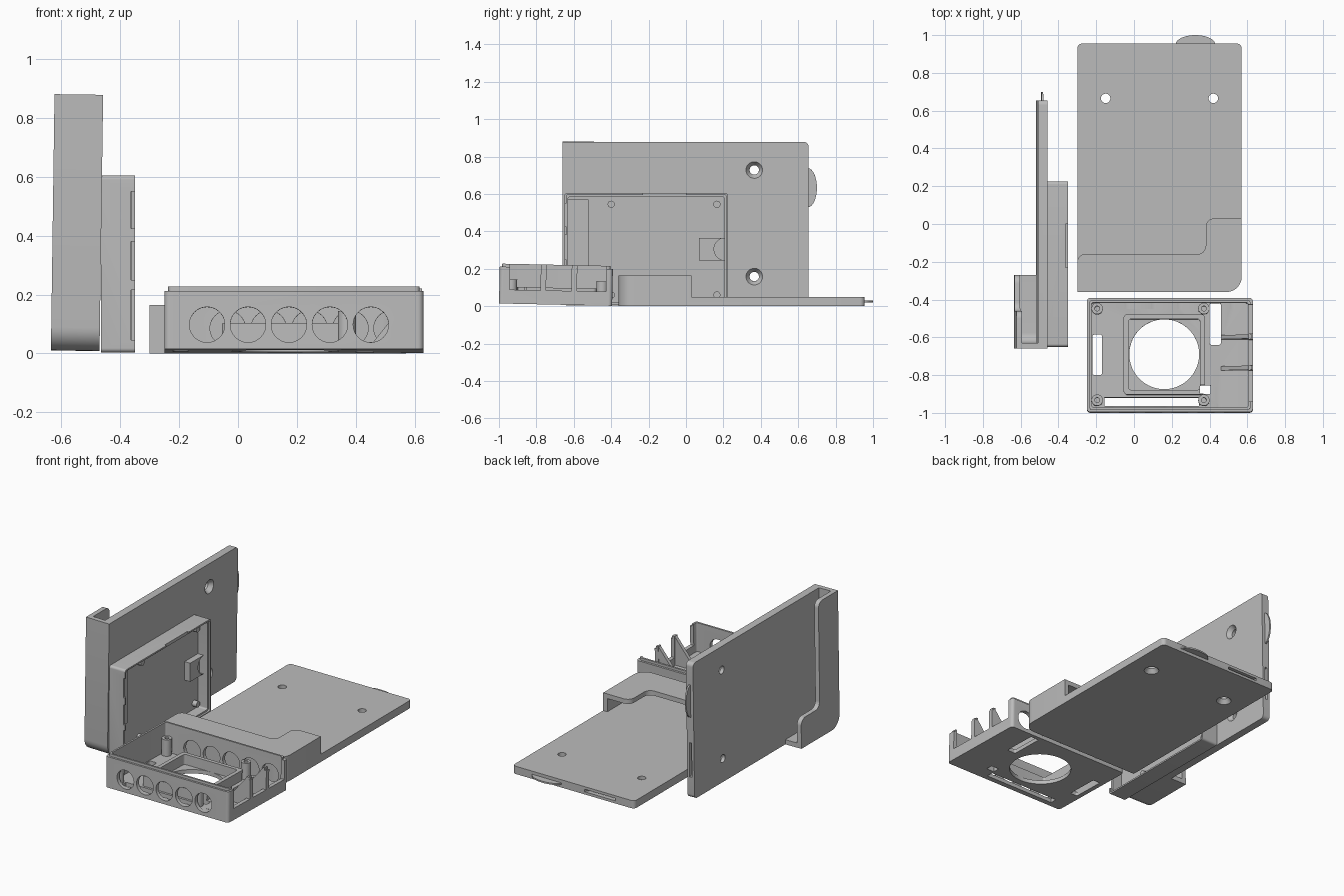
import bpy, bmesh, math
from mathutils import Matrix, Vector

if "Cube" in bpy.data.objects:
    bpy.data.objects.remove(bpy.data.objects["Cube"], do_unlink=True)

grey = bpy.data.materials.new("plain grey")
grey.use_nodes = True
GREY = (0.5, 0.5, 0.5, 1)
grey.diffuse_color = GREY
grey.node_tree.nodes["Principled BSDF"].inputs["Base Color"].default_value = GREY

AXES = {"X": lambda u, v, w: (w, u, v),
        "Y": lambda u, v, w: (u, w, v),
        "Z": lambda u, v, w: (u, v, w)}


def prism(name, pts, w0, w1, axis="Z", low=None):
    """Extrude an outline along an axis; low is an optional other outline at w0."""
    put = AXES[axis]
    bm = bmesh.new()
    a = [bm.verts.new(put(u, v, w0)) for u, v in (low or pts)]
    b = [bm.verts.new(put(u, v, w1)) for u, v in pts]
    bm.faces.new(a)
    bm.faces.new(b)
    for i in range(len(a)):
        j = (i + 1) % len(a)
        bm.faces.new((a[i], a[j], b[j], b[i]))
    bmesh.ops.recalc_face_normals(bm, faces=bm.faces)
    mesh = bpy.data.meshes.new(name)
    bm.to_mesh(mesh)
    bm.free()
    mesh.materials.append(grey)
    obj = bpy.data.objects.new(name, mesh)
    bpy.context.collection.objects.link(obj)
    return obj


def rect(u0, u1, v0, v1, r=0.0):
    return fillet([(u0, v0, r), (u1, v0, r), (u1, v1, r), (u0, v1, r)])


def fillet(corners, n=8):
    """Round the right-angled corners of an outline given as (u, v, radius)."""
    out = []
    for i, (u, v, r) in enumerate(corners):
        p = Vector((u, v))
        if r == 0:
            out.append(p)
            continue
        a = (Vector(corners[i - 1][:2]) - p).normalized() * r
        b = (Vector(corners[(i + 1) % len(corners)][:2]) - p).normalized() * r
        for k in range(n + 1):
            t = math.pi / 2 * k / n
            out.append(p + a + b - b * math.cos(t) - a * math.sin(t))
    return out


def oval(u, v, ru, rv=None, n=40):
    rv = rv or ru
    return [(u + ru * math.cos(math.tau * i / n), v + rv * math.sin(math.tau * i / n))
            for i in range(n)]


def combine(obj, others, op="DIFFERENCE"):
    for other in others:
        mod = obj.modifiers.new("join", "BOOLEAN")
        mod.operation, mod.solver, mod.object = op, "EXACT", other
        bpy.context.view_layer.update()
        result = obj.evaluated_get(bpy.context.evaluated_depsgraph_get())
        mesh = bpy.data.meshes.new_from_object(result)
        obj.modifiers.clear()
        obj.data = mesh
        bpy.data.objects.remove(other, do_unlink=True)


def finish(obj, matrix=Matrix()):
    obj.data.transform(matrix)
    bpy.ops.object.select_all(action="DESELECT")
    obj.select_set(True)
    bpy.context.view_layer.objects.active = obj
    bpy.ops.object.shade_smooth_by_angle(angle=math.radians(30))


def hooded_plate(name, side, matrix):
    """Flat plate centred on u = 0 with an open L-shaped hood; side is the closed end."""
    W, H, wall = 0.435, 0.165, 0.03
    flip = lambda pts: [(side * u, v) for u, v in pts]
    plate = prism(name, flip(fillet([(-W, -.36, 0), (W, -.36, .08),
                                     (W, .955, .025), (-W, .955, .025)])), 0, .05)
    hood = prism("hood", flip(fillet([
        (-W, -.36, 0), (W, -.36, .08), (W, .03, 0), (.245, .03, .045),
        (.245, -.16, .045), (-W, -.16, .04)])), .02, H)
    hollow = prism("hollow", flip(fillet([
        (-.6, -.36 + wall, 0), (W - wall, -.36 + wall, .055),
        (W - wall, .2, 0), (-.6, .2, 0)])), .05, H - wall)
    combine(hood, [hollow])
    combine(plate, [hood], "UNION")
    cuts = []
    for u in (-.285, .285):
        cuts.append(prism("bore", oval(u, .665, .025), -.1, .1))
        cuts.append(prism("countersink", oval(u, .665, .023), -.001, .03,
                          low=oval(u, .665, .045)))
    cuts.append(prism("socket", oval(-.19, .955, .11, .055), .017, .033))
    combine(plate, cuts)
    combine(plate, [prism("tab", oval(.19, .95, .105, .05), .02, .03)], "UNION")
    finish(plate, matrix)


# Flat plate, and its opposite-handed partner standing on edge
hooded_plate("lying_plate", 1, Matrix.Translation((.135, 0, 0)))
hooded_plate("standing_plate", -1,
             Matrix.Translation((-.464, -.3, .443)) @ Matrix.Rotation(math.radians(-89.2), 4, "Y"))

# Shallow lid fixed to the standing plate
lid = prism("lid", rect(-.65, .225, .003, .605, .015), -.465, -.35, "X")
cuts = [prism("pocket", rect(-.63, .205, .023, .585, .01), -.43, -.3, "X"),
        prism("rim_step", rect(-.64, .215, .013, .595, .01), -.362, -.3, "X"),
        prism("top_notch", rect(-.23, 0, .5, .7), -.362, -.3, "X")]
for v0, v1 in ((.045, .215), (.25, .38), (.425, .55)):
    cuts.append(prism("side_notch", rect(-.7, -.6, v0, v1), -.364, -.3, "X"))
combine(lid, cuts)
finish(lid)
for u in (-.4, .165):
    for v in (.06, .545):
        finish(prism("lid_post", oval(u, v, .019, n=24), -.435, -.40, "X"))
finish(prism("lid_pad", rect(-.63, -.52, .2, .57), -.432, -.42, "X"))
latch = prism("lid_latch", rect(.07, .21, .245, .365), -.432, -.39, "X")
combine(latch, [prism("latch_bore", oval(.21, .305, .06), -.42, -.3, "X")])
finish(latch)

# Open box, tipped very slightly
tip = (Matrix.Translation((0, -.395, .002)) @ Matrix.Rotation(math.radians(-1.2), 4, "X")
       @ Matrix.Translation((0, .395, 0)))
box = prism("box", rect(-.25, .63, -1, -.395, .02), 0, .197)
combine(box, [prism("lip", rect(-.237, .617, -.987, -.408, .015), .1, .213)], "UNION")
cuts = [prism("cavity", rect(-.225, .605, -.975, -.42, .012), .025, .4),
        prism("round_window", oval(.16, -.69, .185, n=64), -.1, .1),
        prism("side_slot", rect(-.22, -.17, -.8, -.585, .01), -.1, .1),
        prism("rear_slot", rect(.4, .46, -.64, -.42, .01), -.1, .1),
        prism("small_slot", rect(.35, .405, -.9, -.855, .005), -.1, .1),
        prism("front_slot", rect(-.155, .345, -.965, -.92), -.1, .1)]
for i in range(5):
    cuts.append(prism("front_hole", oval(-.105 + .139 * i, .083, .06), -1.1, -.95, "Y"))
    cuts.append(prism("back_hole", oval(-.035 + .139 * i, .083, .06), -.45, -.3, "Y"))
for v0, v1 in ((-.945, -.78), (-.75, -.615), (-.585, -.43)):
    cuts.append(prism("bay", rect(.58, .7, v0, v1), .075, .4))
combine(box, cuts)
finish(box, tip)

# Raised square frame around the round window
frame = prism("window_frame", rect(-.055, .375, -.905, -.48, .02), .02, .09)
combine(frame, [prism("frame_opening", rect(-.03, .35, -.88, -.505, .015), 0, .2),
                prism("frame_corner", rect(.35, .405, -.9, -.855), 0, .2)])
finish(frame, tip)

# Screw posts and triangular fins
for u in (-.195, .37):
    for v in (-.45, -.935):
        post = prism("screw_post", oval(u, v, .03, n=28), .02, .13)
        combine(post, [prism("screw_bore", oval(u, v, .013, n=20), .05, .2)])
        finish(post, tip)
for v in (-.6, -.765):
    finish(prism("fin", [(.46, .02), (.625, .02), (.625, .21), (.605, .21), (.46, .03)],
                 v - .011, v + .011, "Y"), tip)
